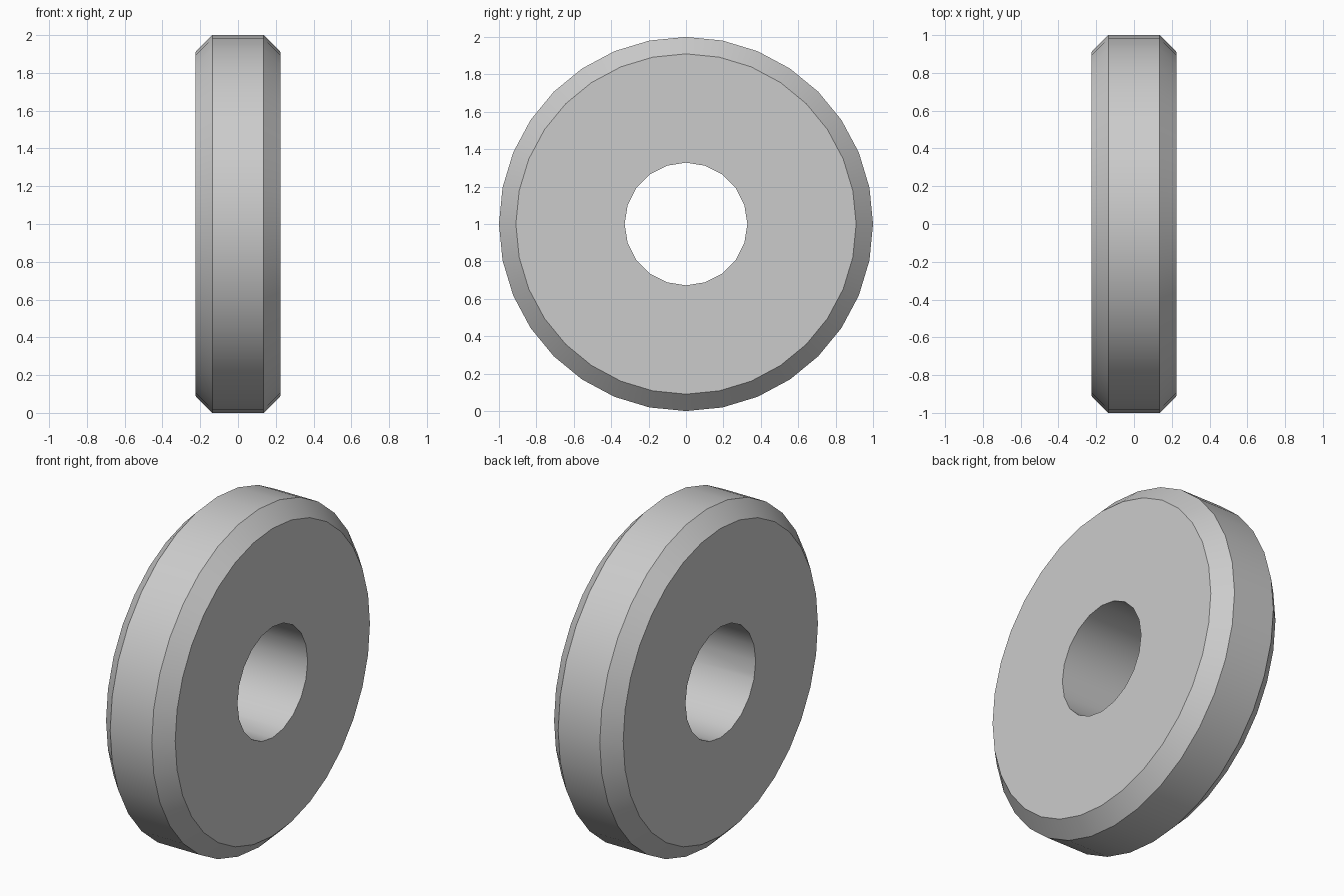
import bpy
from math import radians, pi

if "Cube" in bpy.data.objects:
    bpy.data.objects.remove(bpy.data.objects["Cube"])


def disc(name, sides, radius, depth):
    """Cylinder lying along the x axis, centred one unit above the floor."""
    bpy.ops.mesh.primitive_cylinder_add(vertices=sides, radius=radius, depth=depth,
                                        location=(0, 0, 1), rotation=(0, pi / 2, 0))
    ob = bpy.context.object
    ob.name = name
    return ob


# Bore cutter and wheel body
cutter = disc("bore_cutter", 20, 0.328, 1.0)
cutter.hide_render = True
wheel = disc("wheel_body", 32, 1.0, 0.452)

# Chamfer both rims
bevel = wheel.modifiers.new("chamfer", 'BEVEL')
bevel.width = 0.09
bevel.segments = 1
bevel.limit_method = 'ANGLE'
bevel.angle_limit = radians(40)

# Central bore
bore = wheel.modifiers.new("bore", 'BOOLEAN')
bore.operation = 'DIFFERENCE'
bore.solver = 'EXACT'
bore.object = cutter

bpy.context.view_layer.objects.active = wheel
for m in ("chamfer", "bore"):
    bpy.ops.object.modifier_apply(modifier=m)
bpy.data.objects.remove(cutter, do_unlink=True)

# Smooth round surfaces, crisp chamfers and faces
wheel.select_set(True)
bpy.ops.object.shade_smooth_by_angle(angle=radians(30))
